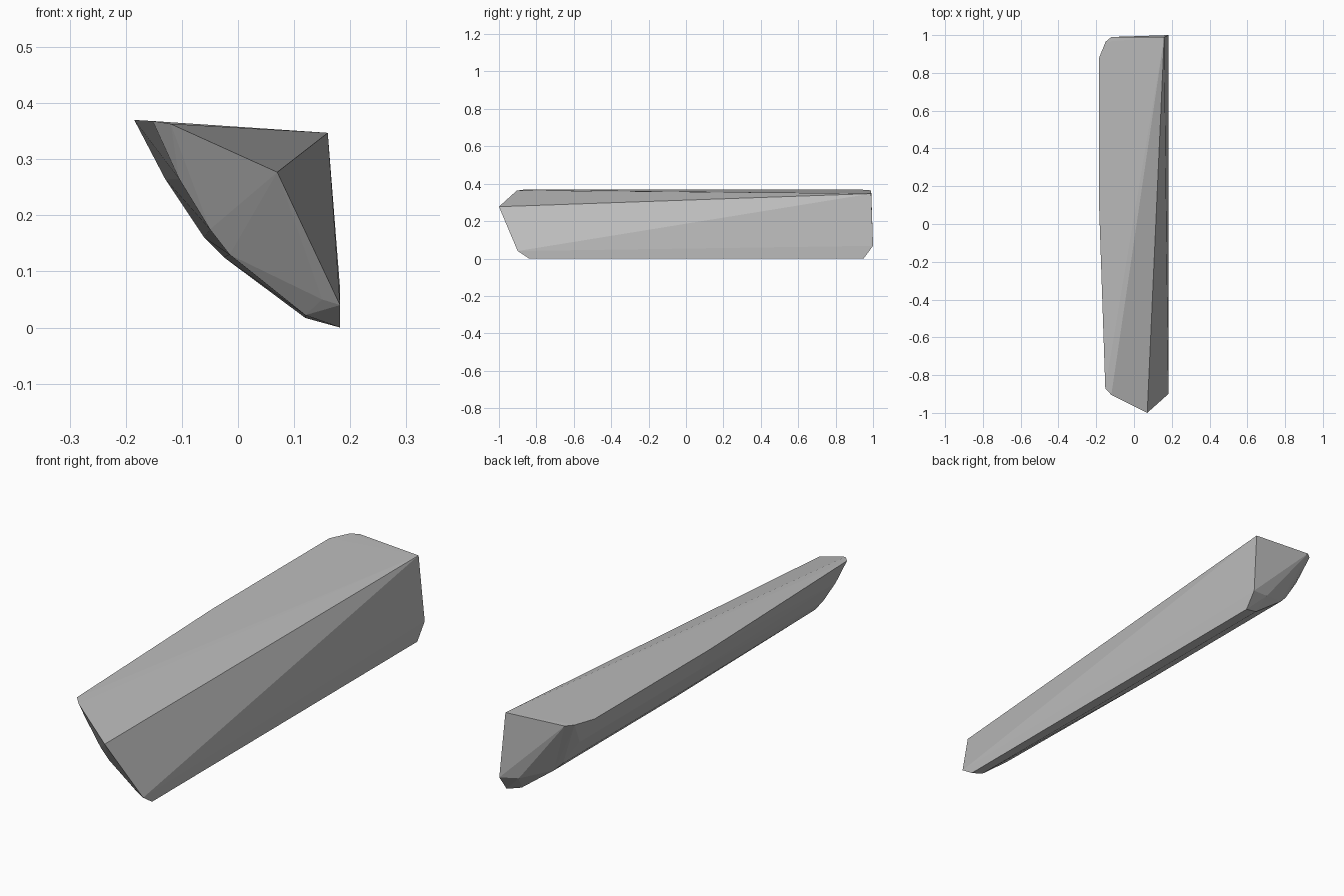
import bpy, bmesh

cube = bpy.data.objects.get("Cube")
if cube:
    bpy.data.objects.remove(cube, do_unlink=True)

# Rounded underside profiles (x, z), from the upper left edge to the lower right edge
body = [(-.185, .37), (-.165, .335), (-.13, .265), (-.06, .16),
        (-.025, .125), (.12, .017), (.182, 0)]
nose = [(-.152, .368), (-.137, .335), (-.105, .265), (-.05, .175),
        (-.015, .13), (.12, .022), (.182, 0)]


def station(profile, y_top, y_bottom):
    """Place a profile along the shard, leaning from y_top to y_bottom."""
    last = len(profile) - 1
    return [(x, y_top + (y_bottom - y_top) * i / last, z)
            for i, (x, z) in enumerate(profile)]


points = station(body, .88, .95) + station(body, .1, .1) + station(nose, -.87, -.84)

# Front end: apex and chamfered rim
points += [(.07, -1, .277), (-.12, -.905, .363), (-.06, -.87, .235),
           (.03, -.86, .12), (.15, -.89, .05), (.182, -.9, .04)]
# Back end: apex and chamfered rim
points += [(.16, .99, .347), (-.12, .99, .364), (-.15, .965, .367),
           (-.04, .97, .256), (.1, .985, .08), (.182, 1, .068)]

# Wrap the points in a faceted hull
bm = bmesh.new()
for p in points:
    bm.verts.new(p)
bmesh.ops.convex_hull(bm, input=bm.verts[:])
bmesh.ops.delete(bm, geom=[v for v in bm.verts if not v.link_faces], context='VERTS')
bmesh.ops.recalc_face_normals(bm, faces=bm.faces[:])
mesh = bpy.data.meshes.new("stone_shard")
bm.to_mesh(mesh)
bm.free()

# Plain grey stone
grey = bpy.data.materials.new("stone_grey")
grey.use_nodes = True
color = (.5, .5, .5, 1)
grey.diffuse_color = color
for node in grey.node_tree.nodes:
    if node.type == 'BSDF_PRINCIPLED':
        node.inputs["Base Color"].default_value = color
mesh.materials.append(grey)

shard = bpy.data.objects.new("stone_shard", mesh)
bpy.context.collection.objects.link(shard)
